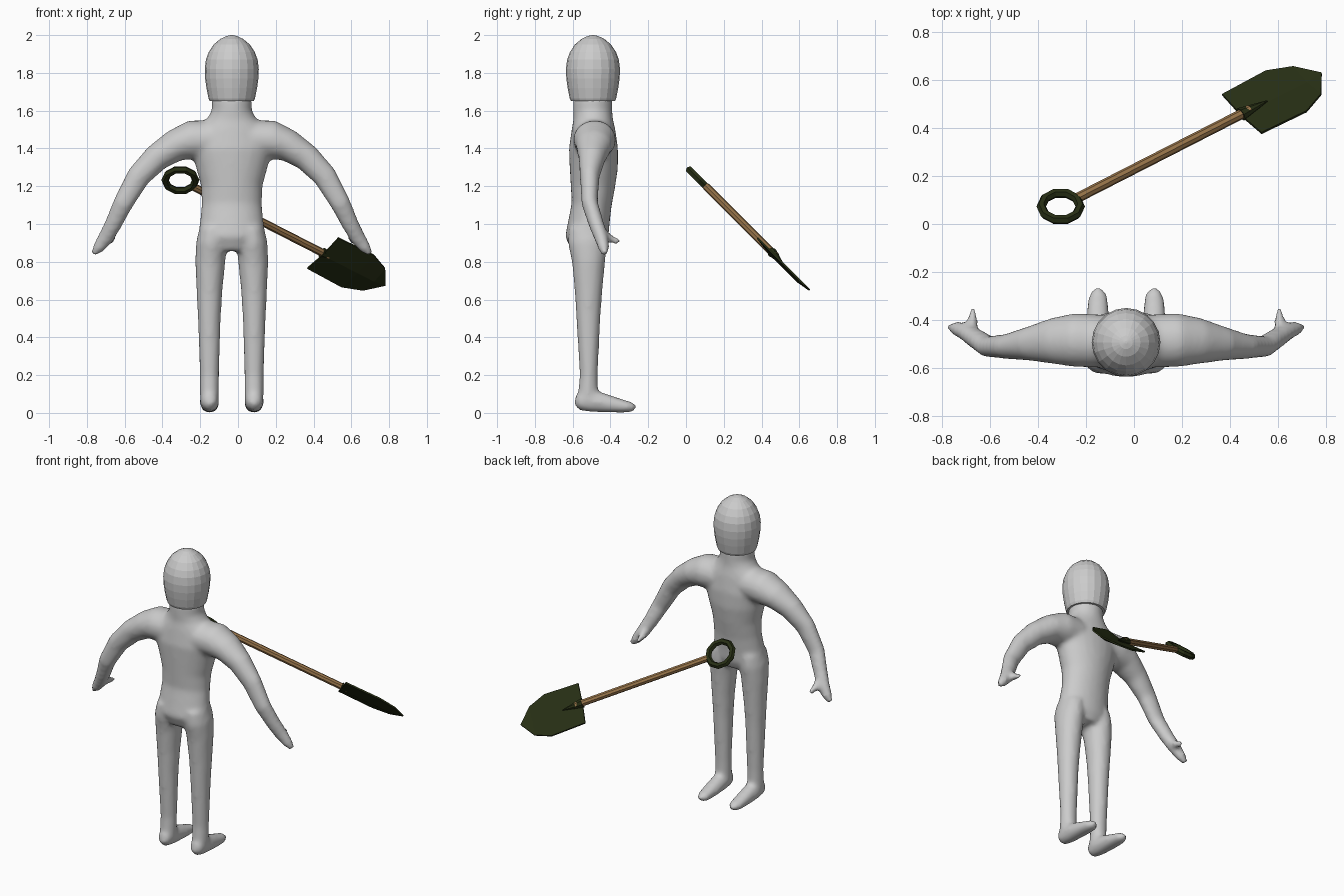
import bpy, bmesh, math
from mathutils import Vector, Matrix

if "Cube" in bpy.data.objects:
    bpy.data.objects.remove(bpy.data.objects["Cube"])


def material(name, rgb):
    m = bpy.data.materials.new(name)
    m.use_nodes = True
    m.diffuse_color = (*rgb, 1)
    m.node_tree.nodes["Principled BSDF"].inputs["Base Color"].default_value = (*rgb, 1)
    return m


grey = material("light grey", (0.6, 0.6, 0.6))
green = material("dark olive", (0.02, 0.028, 0.007))
wood = material("wood brown", (0.32, 0.18, 0.07))


def loft(bm, rings, ref=(0, 1, 0), sides=24):
    """Skin elliptical rings (x, y, z, half_across, half_along_ref)."""
    ref = Vector(ref)
    centres = [Vector(r[:3]) for r in rings]
    loops = []
    for i, (c, r) in enumerate(zip(centres, rings)):
        t = (centres[min(i + 1, len(rings) - 1)] - centres[max(i - 1, 0)]).normalized()
        along = (ref - t * ref.dot(t)).normalized()
        across = t.cross(along)
        angles = [math.tau * k / sides for k in range(sides)]
        loops.append([bm.verts.new(c + across * r[3] * math.cos(a) + along * r[4] * math.sin(a))
                      for a in angles])
    for lo, hi in zip(loops, loops[1:]):
        for k in range(sides):
            n = (k + 1) % sides
            bm.faces.new((lo[k], lo[n], hi[n], hi[k]))
    bm.faces.new(loops[0][::-1])
    bm.faces.new(loops[-1])


def finish(bm, name, mat, matrix=None):
    bmesh.ops.recalc_face_normals(bm, faces=bm.faces)
    mesh = bpy.data.meshes.new(name)
    bm.to_mesh(mesh)
    bm.free()
    mesh.materials.append(mat)
    obj = bpy.data.objects.new(name, mesh)
    bpy.context.collection.objects.link(obj)
    if matrix:
        obj.matrix_world = matrix
    return obj


figure_place = Matrix.Translation((-0.033, 0, 0))

# Body: torso, limbs and feet blended into one skin
bm = bmesh.new()
torso = [(0.86, -0.52, 0.12, 0.085), (0.93, -0.525, 0.18, 0.115), (1.0, -0.515, 0.17, 0.11),
         (1.1, -0.5, 0.16, 0.106), (1.2, -0.493, 0.163, 0.118), (1.3, -0.488, 0.19, 0.128),
         (1.4, -0.49, 0.22, 0.13), (1.5, -0.49, 0.19, 0.116), (1.56, -0.492, 0.13, 0.104),
         (1.6, -0.494, 0.106, 0.104), (1.67, -0.494, 0.106, 0.104)]
loft(bm, [(0, y, z, a, b) for z, y, a, b in torso])

arm = [(0.05, -0.49, 1.45, 0.1, 0.11), (0.215, -0.483, 1.445, 0.104, 0.112),
       (0.3, -0.487, 1.415, 0.085, 0.097), (0.4, -0.498, 1.35, 0.072, 0.072),
       (0.495, -0.51, 1.25, 0.064, 0.052), (0.575, -0.51, 1.11, 0.054, 0.044),
       (0.627, -0.475, 1.0, 0.046, 0.041), (0.665, -0.45, 0.93, 0.042, 0.037),
       (0.705, -0.435, 0.875, 0.032, 0.031), (0.735, -0.43, 0.84, 0.016, 0.018)]
thumb = [(0.64, -0.45, 0.95, 0.03, 0.025), (0.638, -0.4, 0.92, 0.024, 0.022),
         (0.64, -0.35, 0.905, 0.014, 0.014)]
leg = [(0.1, -0.52, 0.98, 0.07, 0.1), (0.107, -0.52, 0.9, 0.082, 0.105),
       (0.114, -0.516, 0.8, 0.08, 0.088), (0.118, -0.516, 0.65, 0.069, 0.074),
       (0.119, -0.517, 0.5, 0.061, 0.064), (0.118, -0.515, 0.2, 0.051, 0.048),
       (0.118, -0.52, 0.07, 0.05, 0.055)]
foot = [(0.118, -0.588, 0.068, 0.025, 0.022), (0.118, -0.565, 0.066, 0.052, 0.044),
        (0.118, -0.5, 0.064, 0.06, 0.051), (0.118, -0.42, 0.05, 0.049, 0.05),
        (0.117, -0.34, 0.036, 0.036, 0.046), (0.116, -0.29, 0.03, 0.029, 0.037),
        (0.116, -0.266, 0.03, 0.014, 0.018)]
for side in (-1, 1):
    for path, ref in ((arm, (0, 1, 0)), (thumb, (1, 0, 0)), (leg, (0, 1, 0)), (foot, (1, 0, 0))):
        loft(bm, [(side * p[0], *p[1:]) for p in path], ref)
body = finish(bm, "body", grey, figure_place)
remesh = body.modifiers.new("blend", 'REMESH')
remesh.mode = 'VOXEL'
remesh.voxel_size = 0.014
remesh.use_smooth_shade = True
smooth = body.modifiers.new("soften", 'SMOOTH')
smooth.factor = 0.5
smooth.iterations = 8

# Head: rounded dome with a slightly flared lower rim
bm = bmesh.new()
dome = [(1.65, 0.116), (1.665, 0.123), (1.72, 0.134), (1.77, 0.141), (1.82, 0.143),
        (1.87, 0.137), (1.91, 0.122), (1.95, 0.096), (1.98, 0.06), (1.995, 0.028), (2.0, 0.005)]
loft(bm, [(0, -0.4925, z, r, r) for z, r in dome], sides=20)
finish(bm, "head", grey, figure_place)

# Shovel frame: local x runs down the shaft, local z is the blade normal
x_axis = Vector((0.81, 0.414, -0.414)).normalized()
z_axis = Vector((0, 1, 1)).normalized()
shovel_place = Matrix((x_axis, z_axis.cross(x_axis), z_axis)).transposed().to_4x4()
shovel_place.translation = (-0.305, 0.073, 1.232)

# Ring grip
bm = bmesh.new()
major, minor, steps, around = 0.081, 0.02, 10, 6
grid = [[bm.verts.new(((major + minor * math.cos(v)) * math.cos(u),
                       (major + minor * math.cos(v)) * math.sin(u), minor * math.sin(v)))
         for v in (math.tau * j / around for j in range(around))]
        for u in (math.tau * i / steps for i in range(steps))]
for i in range(steps):
    for j in range(around):
        a, b, n = grid[i], grid[(i + 1) % steps], (j + 1) % around
        bm.faces.new((a[j], b[j], b[n], a[n]))
finish(bm, "shovel_grip", green, shovel_place)

# Shaft and tapered socket
bm = bmesh.new()
loft(bm, [(0.085, 0, 0, 0.021, 0.021), (0.97, 0, 0, 0.021, 0.021)], sides=8)
finish(bm, "shovel_shaft", wood, shovel_place)
bm = bmesh.new()
loft(bm, [(0.925, 0, 0, 0.026, 0.032), (1.06, 0, 0, 0.003, 0.003)], sides=8)
finish(bm, "shovel_socket", green, shovel_place)

# Blade: pointed outline, lightly dished along the middle
bm = bmesh.new()
edge = [(0.93, 0.14), (1.158, 0.146), (1.265, 0.1)]
mid = [bm.verts.new((x, 0, -0.014)) for x in (0.93, 1.158, 1.265)]
tip = bm.verts.new((1.34, 0, 0))
for side in (-1, 1):
    rim = [bm.verts.new((x, side * y, 0)) for x, y in edge]
    for i in range(2):
        bm.faces.new((mid[i], mid[i + 1], rim[i + 1], rim[i]))
    bm.faces.new((mid[2], tip, rim[2]))
blade = finish(bm, "shovel_blade", green, shovel_place)
thick = blade.modifiers.new("thickness", 'SOLIDIFY')
thick.thickness = 0.01
thick.offset = 0
